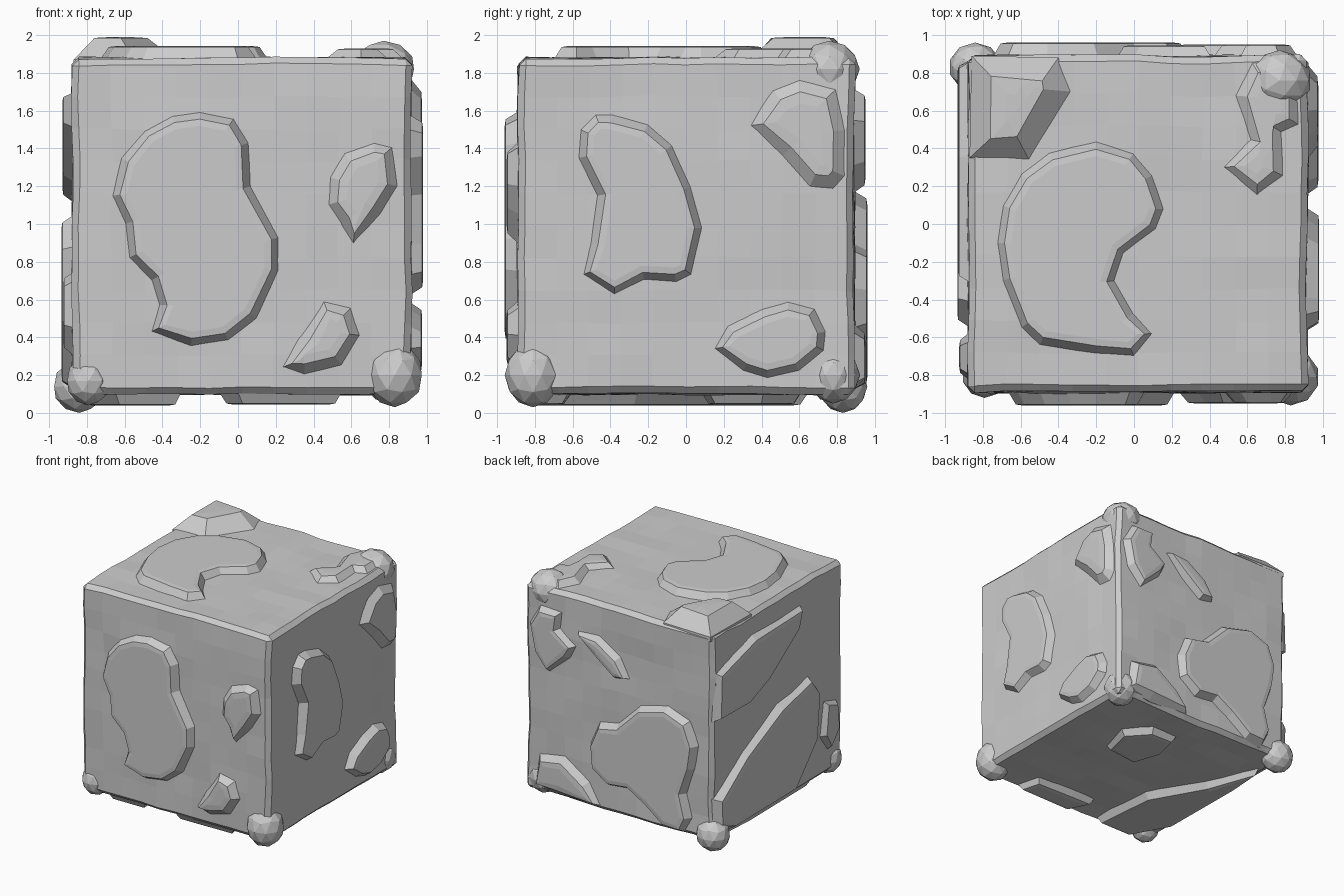
import bpy, bmesh
from mathutils import Vector, noise

if "Cube" in bpy.data.objects:
    bpy.data.objects.remove(bpy.data.objects["Cube"])


def finish(bm, name):
    bmesh.ops.recalc_face_normals(bm, faces=bm.faces)
    me = bpy.data.meshes.new(name)
    bm.to_mesh(me)
    bm.free()
    ob = bpy.data.objects.new(name, me)
    bpy.context.collection.objects.link(ob)
    return ob


def roughen(verts, amount, freq=3.0):
    for v in verts:
        v.co += noise.noise_vector(v.co * freq) * amount


def plate(name, place, normal, outline, h=0.07, slope=0.045):
    """Raised stone patch: sunk outline, sloping rim and flat top."""
    bm = bmesh.new()
    n = Vector(normal)
    f = bm.faces.new([bm.verts.new(Vector(place(a, b)) - n * 0.01) for a, b in outline])
    f.normal_update()
    if f.normal.dot(n) < 0:
        f.normal_flip()
    low = [bm.verts.new(v.co - n * 0.04) for v in f.verts]
    top = list(f.verts)
    for i in range(len(top)):
        j = (i + 1) % len(top)
        bm.faces.new((low[i], low[j], top[j], top[i]))
    bm.faces.new(low[::-1])
    bmesh.ops.inset_individual(bm, faces=[f], thickness=slope, depth=h + 0.005,
                               use_even_offset=False)
    bmesh.ops.inset_individual(bm, faces=[f], thickness=slope * 0.8, depth=0.005,
                               use_even_offset=False)
    bmesh.ops.triangulate(bm, faces=[f])
    return finish(bm, name)


def lump(name, centre, size):
    """Faceted corner boulder."""
    bm = bmesh.new()
    bmesh.ops.create_icosphere(bm, subdivisions=2, radius=1)
    for v in bm.verts:
        v.co = Vector(centre) + v.co * Vector(size)
    finish(bm, name)


# Main block: bevelled cube with a gently uneven surface
bm = bmesh.new()
bmesh.ops.create_cube(bm, size=1)
for v in bm.verts:
    v.co = Vector((v.co.x * 1.79 + 0.02, v.co.y * 1.78, v.co.z * 1.78 + 0.99))
bmesh.ops.bevel(bm, geom=list(bm.edges), offset=0.035, segments=1, affect='EDGES')
big = [e for e in bm.edges if e.calc_length() > 0.5]
bmesh.ops.subdivide_edges(bm, edges=big, cuts=9, use_grid_fill=True)
roughen(bm.verts, 0.016)
finish(bm, "rock_block")

# Faces: how plane coordinates map to space, and the outward normal
front = (lambda a, b: (a, -0.89, b), (0, -1, 0))
back = (lambda a, b: (a, 0.89, b), (0, 1, 0))
right = (lambda a, b: (0.915, a, b), (1, 0, 0))
left = (lambda a, b: (-0.875, a, b), (-1, 0, 0))
top = (lambda a, b: (a, b, 1.88), (0, 0, 1))
bottom = (lambda a, b: (a, b, 0.1), (0, 0, -1))

# Front patches
plate("front_large_patch", *front, [
    (-.2, 1.6), (-.02, 1.56), (.06, 1.43), (.07, 1.2), (.22, .93), (.22, .75), (.1, .5),
    (-.05, .38), (-.25, .35), (-.46, .43), (-.42, .57), (-.46, .7), (-.58, .82),
    (-.6, 1.0), (-.67, 1.15), (-.62, 1.35), (-.5, 1.5), (-.35, 1.58)])
plate("front_upper_patch", *front, [
    (.48, 1.25), (.56, 1.38), (.72, 1.44), (.82, 1.41), (.85, 1.2), (.76, 1.05),
    (.61, .89), (.54, 1.0), (.47, 1.1)], 0.06, 0.06)
plate("front_lower_patch", *front, [
    (.23, .24), (.35, .2), (.55, .25), (.65, .41), (.6, .56), (.45, .6), (.33, .42)],
    0.06, 0.06)

# Right side patches
plate("right_large_patch", *right, [
    (-.48, 1.58), (-.39, 1.58), (-.2, 1.53), (-.07, 1.42), (.03, 1.2), (.09, .98),
    (.03, .73), (-.05, .69), (-.22, .7), (-.38, .62), (-.55, .73), (-.51, .9),
    (-.47, 1.15), (-.57, 1.35), (-.56, 1.5)], 0.065)
plate("right_upper_patch", *right, [
    (.33, 1.52), (.45, 1.72), (.6, 1.78), (.8, 1.72), (.86, 1.5), (.85, 1.25),
    (.78, 1.18), (.65, 1.19), (.5, 1.35)], 0.06, 0.08)
plate("right_lower_patch", *right, [
    (.15, .34), (.3, .22), (.43, .18), (.6, .22), (.73, .33), (.74, .43), (.68, .55),
    (.54, .59), (.4, .55), (.22, .46)], 0.06)

# Top patches
plate("top_large_patch", *top, [
    (-.2, .44), (0, .38), (.1, .26), (.16, .08), (.12, -.03), (-.05, -.16), (-.1, -.3),
    (0, -.47), (.1, -.58), (0, -.7), (-.2, -.69), (-.5, -.64), (-.6, -.55), (-.7, -.3),
    (-.73, -.1), (-.7, .1), (-.6, .27), (-.45, .38)], 0.062)
plate("top_right_patch", *top, [
    (.46, .3), (.65, .14), (.8, .25), (.79, .48), (.88, .52), (.87, .86), (.62, .86),
    (.53, .68), (.6, .45)], 0.05, 0.07)
plate("top_corner_mound", *top, [
    (-.87, .35), (-.55, .33), (-.33, .7), (-.4, .88), (-.86, .89)], 0.11, 0.15)

# Back patches
plate("back_large_patch", *back, [
    (.2, .86), (.02, .9), (-.19, 1.11), (-.46, 1.18), (-.67, 1.1), (-.75, .9),
    (-.72, .69), (-.64, .46), (-.69, .26), (-.62, .12), (-.43, .12), (-.24, .26),
    (-.09, .35), (.1, .33), (.27, .45), (.29, .66)])
plate("back_narrow_patch", *back, [
    (.41, 1.59), (.2, 1.6), (0, 1.47), (-.09, 1.3), (.05, 1.27), (.25, 1.42)], 0.055, 0.04)
plate("back_upper_patch", *back, [
    (.77, 1.72), (.56, 1.71), (.57, 1.57), (.42, 1.45), (.48, 1.33), (.68, 1.16),
    (.82, 1.31), (.87, 1.55)], 0.06)
plate("back_lower_patch", *back, [
    (.78, .43), (.53, .48), (.29, .32), (.18, .13), (.58, .12), (.82, .15)], 0.06, 0.06)

# Left side patches
plate("left_upper_patch", *left, [
    (.86, 1.55), (.36, 1.7), (-.31, 1.7), (-.27, 1.51), (.15, 1.22), (.43, 1.11),
    (.87, 1.13)], 0.055)
plate("left_large_patch", *left, [
    (.87, .46), (.5, .73), (.01, .96), (-.41, 1.05), (-.55, .88), (-.51, .47),
    (-.2, .13), (.65, .12), (.86, .2)], 0.06)
plate("left_small_patch", *left, [
    (-.62, .75), (-.8, .7), (-.83, .45), (-.68, .3), (-.57, .45)], 0.05)

# Bottom patches
plate("bottom_small_patch", *bottom, [
    (.41, .12), (.48, .41), (.3, .61), (.05, .61), (-.02, .35), (.08, .08)], 0.055)
plate("bottom_front_patch", *bottom, [
    (.0, -.86), (.55, -.84), (.5, -.62), (.13, -.6), (-.1, -.62)], 0.055)
plate("bottom_large_patch", *bottom, [
    (-.3, -.65), (-.34, -.26), (-.6, .2), (-.8, .65), (-.86, .3), (-.85, -.5),
    (-.65, -.85), (-.3, -.84)], 0.06)

# Corner boulders
lump("front_right_foot", (.83, -.81, .2), (.15, .15, .17))
lump("back_left_foot", (-.84, .83, .14), (.14, .13, .14))
lump("back_right_peak", (.77, .76, 1.82), (.17, .16, .15))
lump("front_left_foot", (-.79, -.8, .17), (.12, .12, .13))
lump("back_right_foot", (.8, .78, .2), (.14, .14, .15))
